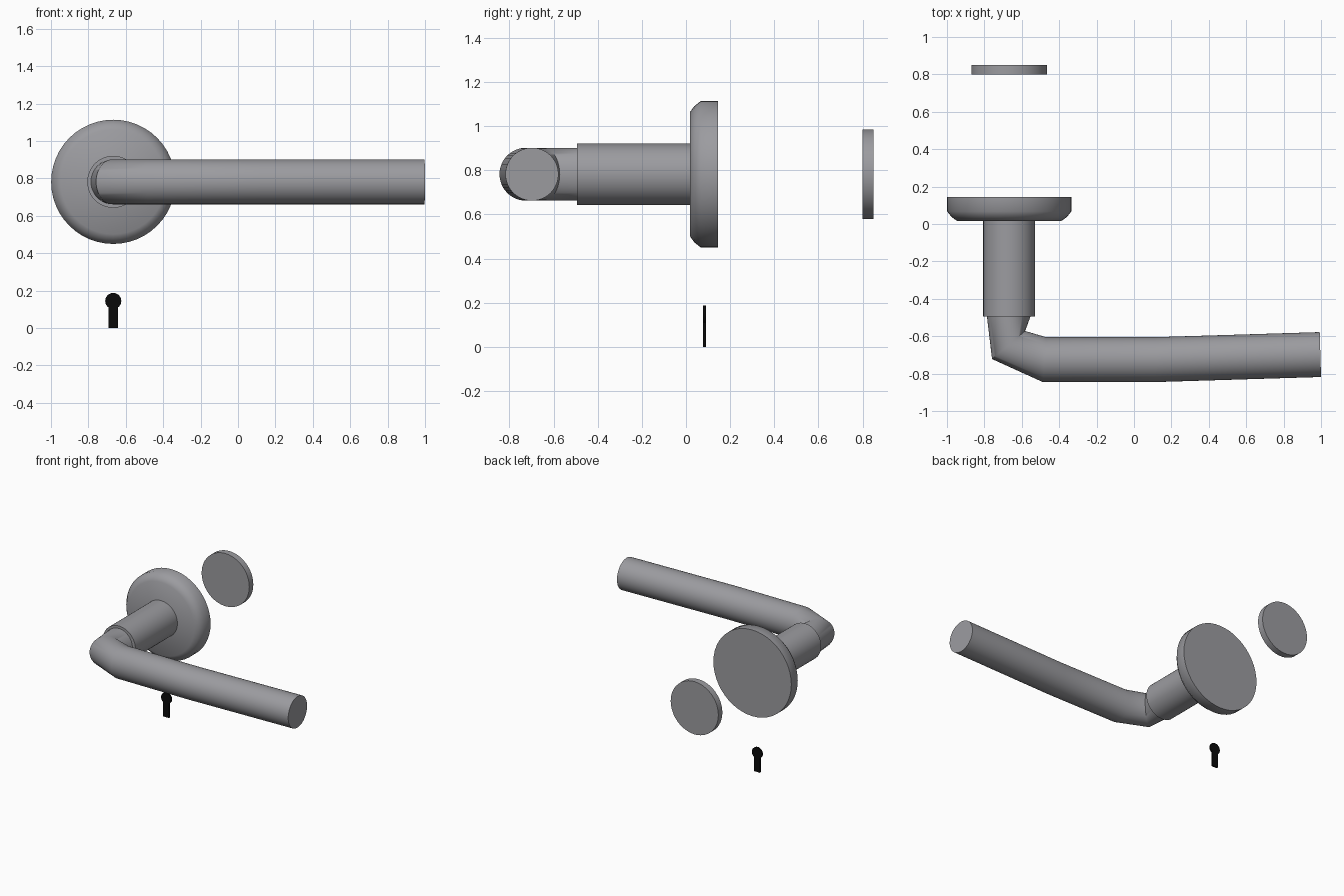
import bpy, bmesh, math
from mathutils import Vector

if "Cube" in bpy.data.objects:
    bpy.data.objects.remove(bpy.data.objects["Cube"])

CX, CZ = -0.667, 0.782   # spindle axis
SEG = 48


def material(name, rgb):
    m = bpy.data.materials.new(name)
    m.diffuse_color = (*rgb, 1)
    m.use_nodes = True
    m.node_tree.nodes["Principled BSDF"].inputs["Base Color"].default_value = m.diffuse_color
    return m


STEEL = material("satin_steel", (0.33, 0.33, 0.35))
BLACK = material("keyhole_black", (0.003, 0.003, 0.003))


def finish(name, bm, mat, angle=35):
    bmesh.ops.recalc_face_normals(bm, faces=bm.faces)
    me = bpy.data.meshes.new(name)
    bm.to_mesh(me)
    bm.free()
    ob = bpy.data.objects.new(name, me)
    bpy.context.collection.objects.link(ob)
    me.materials.append(mat)
    bpy.ops.object.select_all(action='DESELECT')
    ob.select_set(True)
    bpy.context.view_layer.objects.active = ob
    bpy.ops.object.shade_smooth_by_angle(angle=math.radians(angle))
    return ob


def loft(name, rings, mat, angle=35):
    """Capped skin through rings of points."""
    bm = bmesh.new()
    vs = [[bm.verts.new(p) for p in r] for r in rings]
    for a, b in zip(vs, vs[1:]):
        n = len(a)
        for i in range(n):
            j = (i + 1) % n
            bm.faces.new((a[i], a[j], b[j], b[i]))
    bm.faces.new(vs[0])
    bm.faces.new(vs[-1])
    return finish(name, bm, mat, angle)


def ring(outer, inner, rz):
    """Upright ellipse spanning two plan points."""
    c = Vector((*outer, CZ)).lerp(Vector((*inner, CZ)), 0.5)
    u = Vector((*outer, CZ)) - c
    return [c + u * math.cos(t) + Vector((0, 0, rz * math.sin(t)))
            for t in (2 * math.pi * i / SEG for i in range(SEG))]


def lathe(name, profile, angle=35):
    """Turned part on the spindle axis; profile is (radius, y)."""
    return loft(name, [ring((CX - r, y), (CX + r, y), r) for r, y in profile], STEEL, angle)


# Turned parts: rose plate, neck sleeve, separate rear disc
lathe("rose_plate", [(0.28, 0.017), (0.308, 0.037), (0.332, 0.067), (0.332, 0.145)], 50)
lathe("neck_sleeve", [(0.139, -0.494), (0.139, 0.02)])
lathe("rear_disc", [(0.203, 0.80), (0.203, 0.849)])

# Bent lever handle: outer and inner plan points of each mitred section
sections = [((-0.788, -0.48), (-0.548, -0.48)),
            ((-0.759, -0.722), (-0.582, -0.572)),
            ((-0.488, -0.845), (-0.470, -0.605)),
            ((0.120, -0.845), (0.115, -0.605)),
            ((1.0, -0.818), (0.993, -0.578))]
loft("lever_handle", [ring(o, i, 0.12) for o, i in sections], STEEL, 50)

# Keyhole: round head with a straight slot below
R, W, HZ = 0.043, 0.025, 0.145
start = -math.asin(math.sqrt(1 - (W / R) ** 2))
sweep = math.pi - 2 * start
outline = [(R * math.cos(start + sweep * i / 28), HZ + R * math.sin(start + sweep * i / 28))
           for i in range(29)] + [(-W, 0), (W, 0)]
loft("keyhole", [[Vector((CX + x, y, z)) for x, z in outline] for y in (0.078, 0.090)], BLACK)
